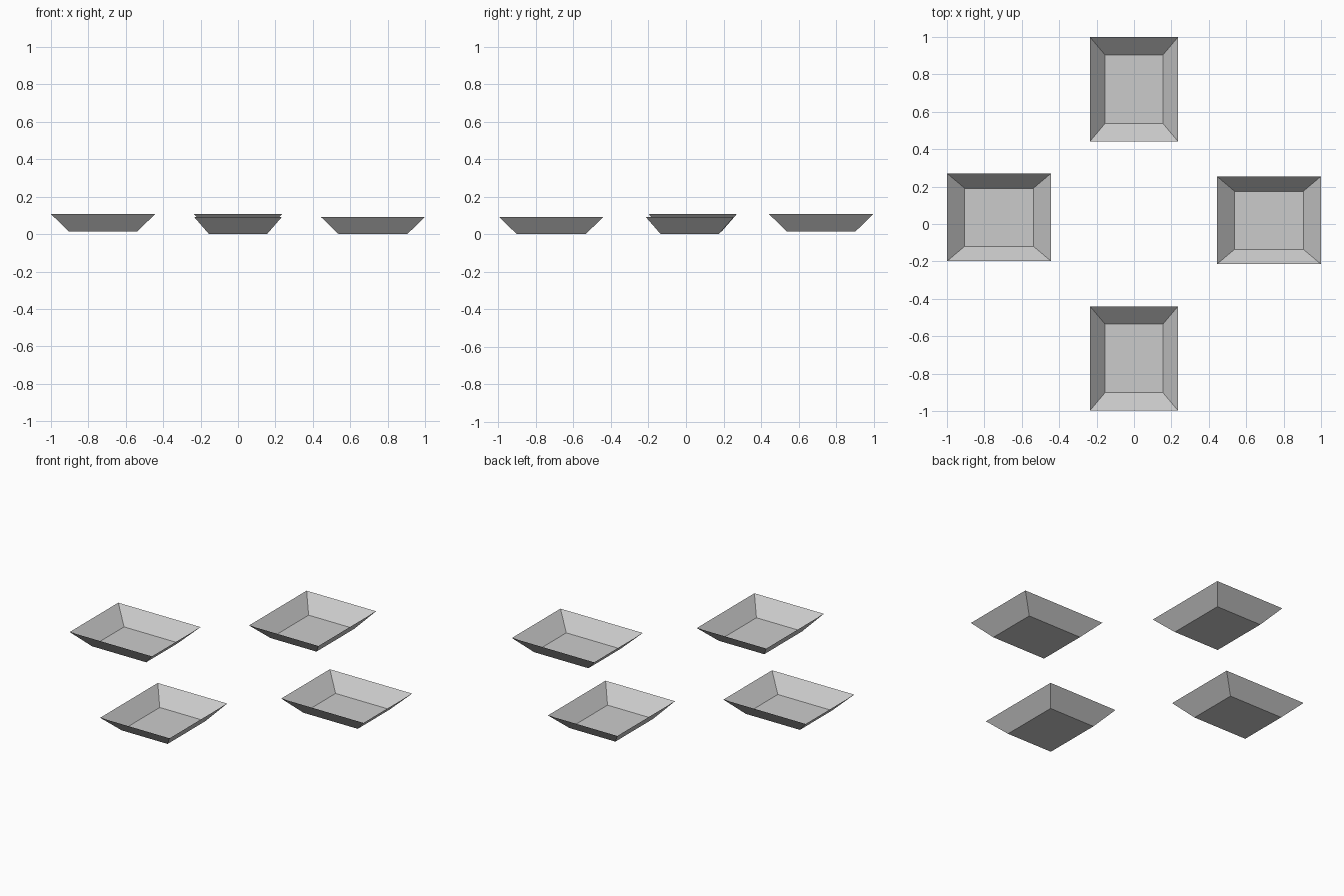
import bpy, bmesh

if "Cube" in bpy.data.objects:
    bpy.data.objects.remove(bpy.data.objects["Cube"])

WIDE, NARROW, DEPTH = 0.557, 0.47, 0.092
BASE_WIDE, BASE_NARROW = 0.367, 0.31


def tray(name, x, y, z, along_x):
    """Open thin-walled tray: flat base with four flared sides."""
    rim = (WIDE, NARROW) if along_x else (NARROW, WIDE)
    base = (BASE_WIDE, BASE_NARROW) if along_x else (BASE_NARROW, BASE_WIDE)
    bm = bmesh.new()

    def ring(size, height):
        return [bm.verts.new((sx * size[0] / 2, sy * size[1] / 2, height))
                for sx, sy in ((-1, -1), (1, -1), (1, 1), (-1, 1))]

    low, high = ring(base, 0), ring(rim, DEPTH)
    bm.faces.new(low[::-1])
    for i in range(4):
        j = (i + 1) % 4
        bm.faces.new((low[i], low[j], high[j], high[i]))
    mesh = bpy.data.meshes.new(name)
    bm.to_mesh(mesh)
    bm.free()
    obj = bpy.data.objects.new(name, mesh)
    obj.location = (x, y, z)
    bpy.context.collection.objects.link(obj)


# Four trays in a cross layout, the left and back ones slightly raised
tray("left_tray", -0.7215, 0.036, 0.015, True)
tray("right_tray", 0.7215, 0.020, 0.0, True)
tray("back_tray", 0.0, 0.7205, 0.015, False)
tray("front_tray", 0.0, -0.7185, 0.0, False)
